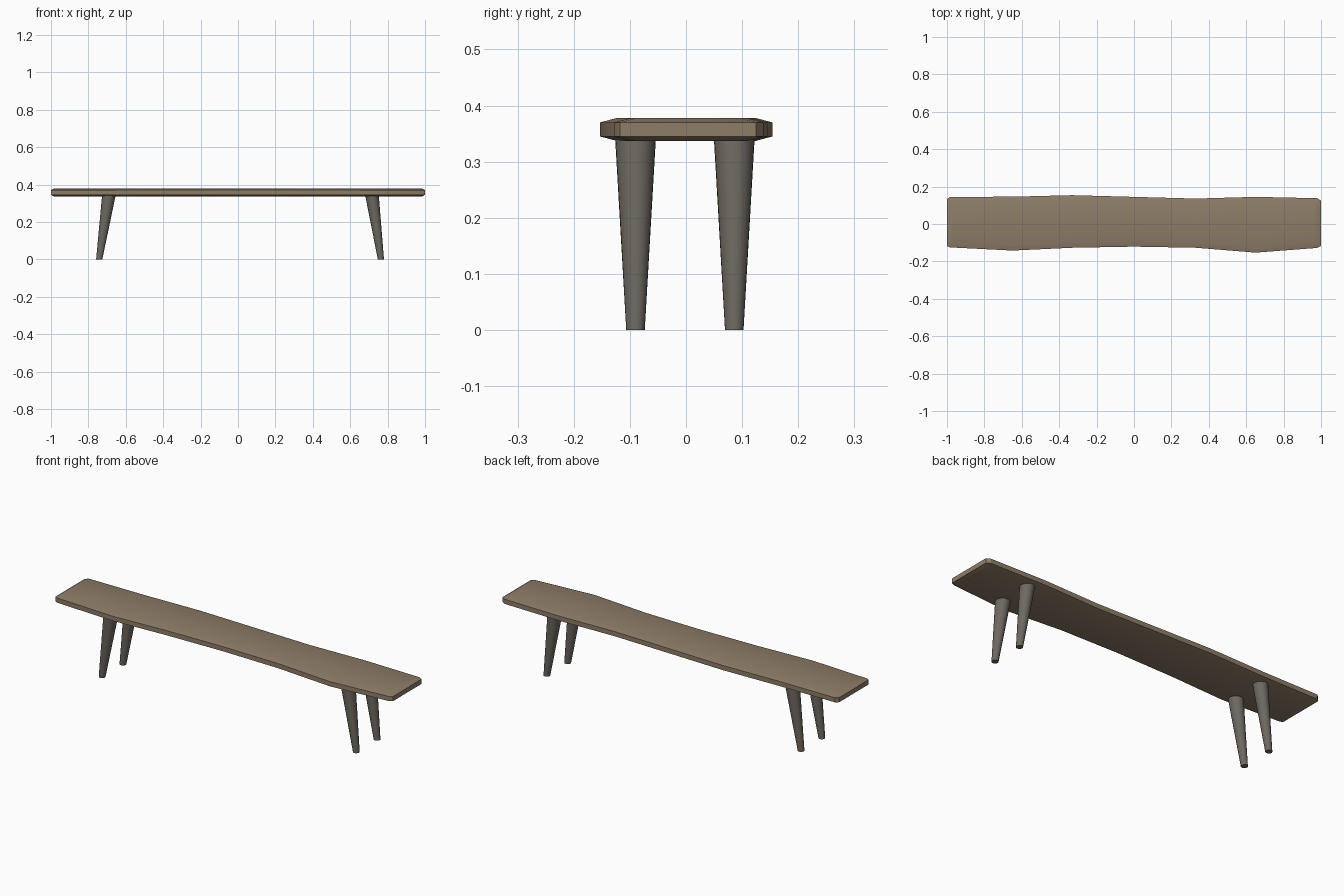
import bpy, bmesh, math

if "Cube" in bpy.data.objects:
    bpy.data.objects.remove(bpy.data.objects["Cube"])


def material(name, rgb):
    m = bpy.data.materials.new(name)
    m.diffuse_color = (*rgb, 1)
    m.use_nodes = True
    m.node_tree.nodes["Principled BSDF"].inputs["Base Color"].default_value = m.diffuse_color
    return m


wood = material("warm wood", (0.27, 0.205, 0.138))
grey = material("grey leg wood", (0.155, 0.14, 0.12))


def finish(name, bm, mat):
    bmesh.ops.recalc_face_normals(bm, faces=bm.faces)
    me = bpy.data.meshes.new(name)
    bm.to_mesh(me)
    bm.free()
    me.materials.append(mat)
    ob = bpy.data.objects.new(name, me)
    bpy.context.collection.objects.link(ob)
    bpy.context.view_layer.objects.active = ob
    ob.select_set(True)
    bpy.ops.object.shade_smooth_by_angle(angle=math.radians(30))
    ob.select_set(False)


def loft(bm, rings):
    loops = [[bm.verts.new(p) for p in r] for r in rings]
    for a, b in zip(loops, loops[1:]):
        for i in range(len(a)):
            j = (i + 1) % len(a)
            bm.faces.new((a[i], a[j], b[j], b[i]))
    return loops


# seat: wavy plank stations (x, front y, back y), wide shallow chamfer above and below
stations = [(-1, -.118, .132), (-.985, -.125, .145), (-.65, -.142, .146),
            (-.33, -.127, .154), (0, -.121, .145), (.33, -.127, .136),
            (.65, -.153, .145), (.98, -.128, .138), (1, -.118, .125)]


def outline(dx, dy, z):
    s = (1 - dx)
    front = [(x * s, a + dy, z) for x, a, b in stations]
    back = [(x * s, b - dy, z) for x, a, b in reversed(stations)]
    return front + back


bm = bmesh.new()
loops = loft(bm, [outline(.015, .03, .337), outline(0, 0, .345),
                  outline(0, 0, .370), outline(.015, .03, .378)])
# close top and bottom with strips between front and back edges
n = len(stations)
for lp in (loops[0], loops[-1]):
    for i in range(n - 1):
        bm.faces.new((lp[i], lp[i + 1], lp[2 * n - 2 - i], lp[2 * n - 1 - i]))
finish("seat", bm, wood)


# legs: tapered round posts splayed outwards along x
def leg(name, x_top, x_foot, y):
    bm = bmesh.new()
    rings = []
    for x, z, r in ((x_foot, 0, .0165), (x_top, .345, .0365)):
        rings.append([(x + r * math.cos(t), y + r * math.sin(t), z)
                      for t in (2 * math.pi * i / 24 for i in range(24))])
    for lp in loft(bm, rings):
        bm.faces.new(lp)
    finish(name, bm, grey)


for side, xt, xf in (("left", -.690, -.742), ("right", .716, .764)):
    for depth, y in (("front", -.09), ("back", .086)):
        leg(f"{depth}_{side}_leg", xt, xf, y)
